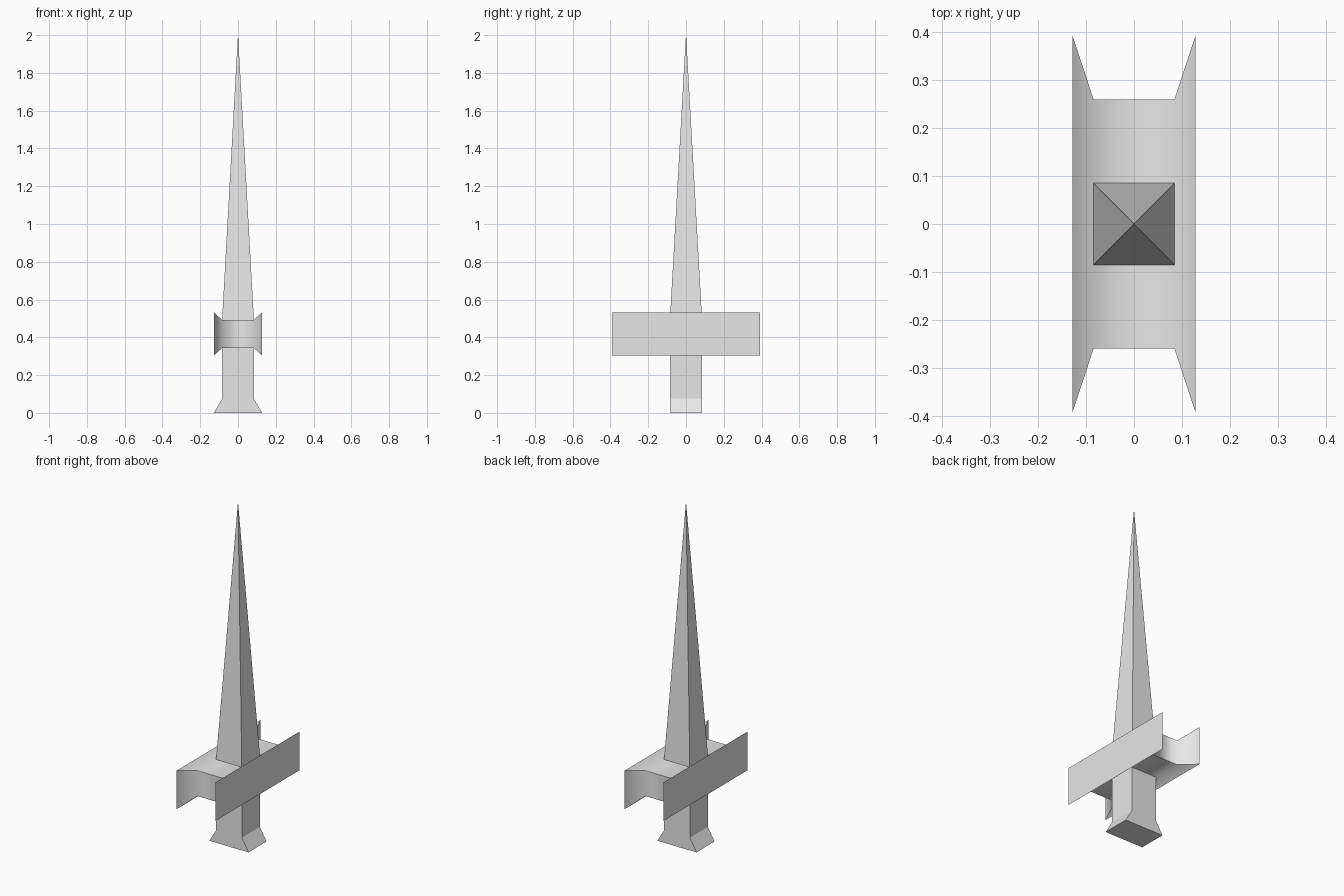
import bpy
import bmesh

cube = bpy.data.objects.get("Cube")
if cube:
    bpy.data.objects.remove(cube, do_unlink=True)

grey = bpy.data.materials.new("light grey")
grey.use_nodes = True
grey.diffuse_color = (0.8, 0.8, 0.8, 1)
grey.node_tree.nodes["Principled BSDF"].inputs["Base Color"].default_value = (0.8, 0.8, 0.8, 1)

HALF = 0.084     # half width of hilt, blade root and guard core
FLARE = 0.128    # half width of the flared ends
SIGNS = [(-1, -1), (1, -1), (1, 1), (-1, 1)]


def loft(name, rings, smooth_x=None):
    """Bridge four-cornered rings; smooth only edges lying at x = +-smooth_x."""
    bm = bmesh.new()
    loops = [[bm.verts.new(p) for p in ring] for ring in rings]
    for a, b in zip(loops, loops[1:]):
        for i in range(4):
            j = (i + 1) % 4
            bm.faces.new((a[i], a[j], b[j], b[i]))
    bm.faces.new(loops[0][::-1])
    bm.faces.new(loops[-1])
    bmesh.ops.remove_doubles(bm, verts=bm.verts, dist=0.0001)
    bmesh.ops.recalc_face_normals(bm, faces=bm.faces)
    if smooth_x:
        for f in bm.faces:
            f.smooth = True
        for e in bm.edges:
            p, q = (v.co.x for v in e.verts)
            e.smooth = abs(p - q) < 0.001 and abs(abs(p) - smooth_x) < 0.001
    mesh = bpy.data.meshes.new(name)
    bm.to_mesh(mesh)
    bm.free()
    mesh.materials.append(grey)
    obj = bpy.data.objects.new(name, mesh)
    bpy.context.collection.objects.link(obj)
    return obj


def level(z, hx, hy):
    return [(sx * hx, sy * hy, z) for sx, sy in SIGNS]


def slice_x(x, hy, hz):
    return [(x, sy * hy, 0.418 + sz * hz) for sy, sz in SIGNS]


# Hilt with a pommel that flares sideways
loft("hilt", [level(0, FLARE, HALF), level(0.075, HALF, HALF), level(0.345, HALF, HALF)])

# Crossguard: a core block flaring out to a larger plate on each side
loft("crossguard", [slice_x(-FLARE, 0.392, 0.114), slice_x(-HALF, 0.259, 0.075),
                    slice_x(HALF, 0.259, 0.075), slice_x(FLARE, 0.392, 0.114)], HALF)

# Blade: a tall four-sided spike
blade = loft("blade", [level(0.493, HALF, 0.085), level(2, 0.0004, 0.0004)])
